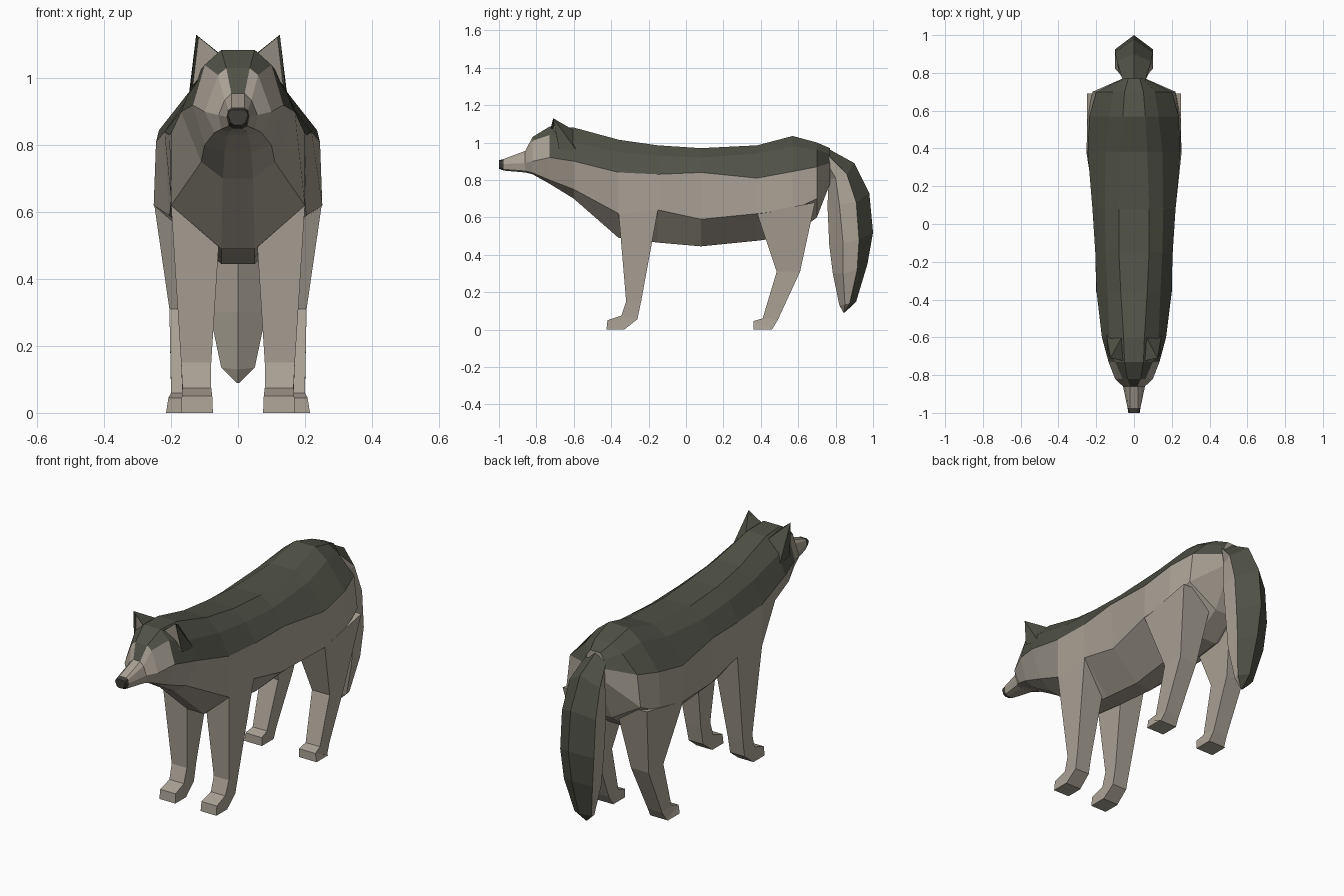
import bpy
import bmesh

cube = bpy.data.objects.get("Cube")
if cube:
    bpy.data.objects.remove(cube)


def make_material(name, rgb):
    mat = bpy.data.materials.new(name)
    mat.use_nodes = True
    color = (*rgb, 1)
    mat.diffuse_color = color
    mat.node_tree.nodes["Principled BSDF"].inputs["Base Color"].default_value = color
    return mat


MATERIALS = [
    make_material("light_fur", (.40, .36, .30)),
    make_material("dark_fur", (.08, .083, .062)),
    make_material("nose_dark", (.05, .048, .04)),
]
LIGHT, DARK, NOSE = range(len(MATERIALS))


def finish(name, bm):
    """Turn a bmesh into a flat shaded object that carries the palette."""
    bmesh.ops.remove_doubles(bm, verts=bm.verts, dist=.0005)
    bmesh.ops.recalc_face_normals(bm, faces=bm.faces)
    mesh = bpy.data.meshes.new(name)
    bm.to_mesh(mesh)
    bm.free()
    for mat in MATERIALS:
        mesh.materials.append(mat)
    obj = bpy.data.objects.new(name, mesh)
    bpy.context.scene.collection.objects.link(obj)
    return obj


def loft(name, rings, color_rule, tags):
    """Bridge closed rings; color_rule(segment, strip) picks each material."""
    bm = bmesh.new()
    loops = [[bm.verts.new(p) for p in ring] for ring in rings]
    count = len(tags)
    for seg, (a, b) in enumerate(zip(loops, loops[1:])):
        for k in range(count):
            n = (k + 1) % count
            strip = -1 if tags[k] == tags[n] == 0 else min(tags[k], tags[n])
            face = bm.faces.new((a[k], a[n], b[n], b[k]))
            face.material_index = color_rule(seg, strip)
    bm.faces.new(loops[0]).material_index = color_rule(0, 0)
    bm.faces.new(loops[-1]).material_index = LIGHT
    return finish(name, bm)


def mirrored_loft(name, half_rings, color_rule):
    """Complete half sections (listed from top to bottom) across x = 0."""
    size = len(half_rings[0])
    back = [i for i in reversed(range(size)) if half_rings[0][i][0] > 0]
    rings = [half + [(-half[i][0], *half[i][1:]) for i in back] for half in half_rings]
    return loft(name, rings, color_rule, list(range(size)) + back)


# Body sections: y, then (x, z) of crown, shoulder ridge, fur line, belly edge, keel
head = [
    (-1, (.018, .905), (.026, .9), (.03, .89), (.022, .868), (.012, .86)),
    (-.975, (.02, .912), (.03, .905), (.034, .885), (.028, .857), (.014, .85)),
    (-.86, (.02, .955), (.04, .935), (.058, .89), (.05, .848), (.025, .84)),
    (-.82, (.035, 1.03), (.06, 1.01), (.1, .9), (.07, .838), (.03, .83)),
    (-.73, (.05, 1.085), (.1, 1.04), (.135, .92), (.1, .8), (.04, .78)),
]
torso = [
    (-.6, (.055, 1.08), (.13, 1), (.17, .9), (.11, .75), (.045, .7)),
    (-.36, (.07, 1.015), (.14, .95), (.198, .84), (.2, .62), (.05, .49)),
    (-.15, (.08, .985), (.15, .93), (.205, .83), (.2, .64), (.05, .465)),
    (.08, (.08, .97), (.155, .92), (.22, .84), (.205, .59), (.05, .445)),
    (.38, (.07, .985), (.15, .94), (.245, .81), (.252, .62), (.06, .475)),
    (.57, (.06, 1.035), (.13, .98), (.236, .845), (.245, .64), (.06, .5)),
    (.7, (.05, 1), (.11, .96), (.2, .87), (.22, .7), (.05, .6)),
    (.77, (.03, .97), (.05, .94), (.06, .89), (.06, .82), (.03, .78)),
]


def body_color(seg, strip):
    if seg == 0:
        return NOSE
    # Dark strips widen from the bridge of the muzzle to the whole back
    dark_limit = {1: -2, 2: -1, 3: 0}.get(seg, 1)
    return DARK if strip <= dark_limit else LIGHT


sections = [[(x, y, z) for x, z in points] for y, *points in head + torso]
mirrored_loft("body", sections, body_color)

# Tail: back ridge, rear side, front side, front ridge
tail = [
    [(0, .70, 1), (.06, .76, .93), (.05, .76, .88), (0, .74, .84)],
    [(0, .9, .89), (.09, .86, .83), (.08, .8, .81), (0, .76, .8)],
    [(0, .98, .73), (.1, .91, .68), (.1, .82, .67), (0, .757, .65)],
    [(0, 1, .52), (.1, .925, .48), (.1, .84, .46), (0, .766, .45)],
    [(0, .97, .35), (.085, .915, .32), (.085, .84, .3), (0, .785, .3)],
    [(0, .91, .15), (.05, .875, .14), (.05, .85, .135), (0, .82, .13)],
    [(0, .848, .09), (.004, .846, .09), (.004, .844, .09), (0, .842, .09)],
]
mirrored_loft("tail", tail, lambda seg, strip: DARK if strip == 0 else LIGHT)

# Legs: front (y, z), back (y, z), inner x, outer x
front_leg = [
    ((-.36, .62), (-.15, .64), .05, .2),
    ((-.32, .15), (-.24, .15), .08, .17),
    ((-.345, .075), (-.26, .055), .08, .166),
    ((-.42, .05), (-.33, 0), .077, .168),
    ((-.425, 0), (-.33, 0), .075, .17),
]
hind_leg = [
    ((.38, .62), (.69, .68), .06, .25),
    ((.485, .31), (.61, .31), .1, .205),
    ((.41, .06), (.49, .05), .115, .2),
    ((.36, .045), (.46, 0), .11, .208),
    ((.36, 0), (.46, 0), .11, .215),
]


def leg(name, sections, side):
    rings = [
        [(side * xi, *front), (side * xo, *front), (side * xo, *back), (side * xi, *back)]
        for front, back, xi, xo in sections
    ]
    loft(name, rings, lambda seg, strip: LIGHT, range(4))


# Ears: leaning pyramids with a sunken light front
def ear(name, side):
    bm = bmesh.new()
    base = [(.05, -.725, 1.07), (.142, -.68, .97), (.147, -.58, .95), (.06, -.59, 1.06)]
    corners = [bm.verts.new((side * x, y, z)) for x, y, z in base]
    tip = bm.verts.new((side * .125, -.71, 1.13))
    faces = [bm.faces.new((corners[i], corners[(i + 1) % 4], tip)) for i in range(4)]
    faces.append(bm.faces.new(corners))
    for face in faces:
        face.material_index = DARK
    bmesh.ops.recalc_face_normals(bm, faces=bm.faces)
    bmesh.ops.inset_individual(bm, faces=faces[:1], thickness=.009, depth=-.012)
    faces[0].material_index = LIGHT
    finish(name, bm)


for label, side in (("left", 1), ("right", -1)):
    leg("front_leg_" + label, front_leg, side)
    leg("hind_leg_" + label, hind_leg, side)
    ear("ear_" + label, side)
